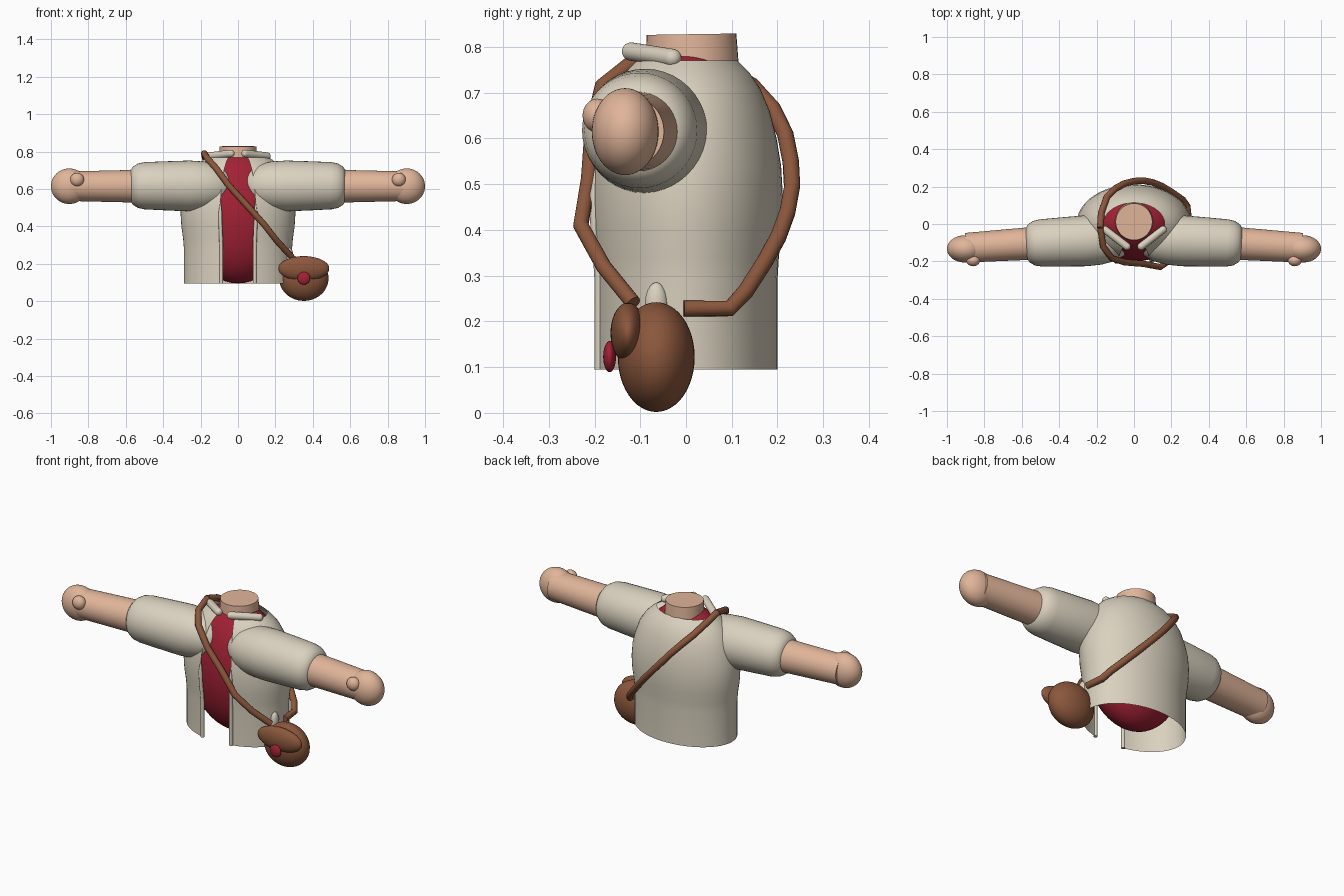
import bpy, bmesh, math
from mathutils import Vector, Matrix

cube = bpy.data.objects.get("Cube")
if cube:
    bpy.data.objects.remove(cube, do_unlink=True)


def material(name, rgb):
    m = bpy.data.materials.new(name)
    m.use_nodes = True
    m.diffuse_color = (*rgb, 1)
    bsdf = next(n for n in m.node_tree.nodes if n.type == 'BSDF_PRINCIPLED')
    bsdf.inputs["Base Color"].default_value = (*rgb, 1)
    bsdf.inputs["Roughness"].default_value = 0.8
    return m


CREAM = material("cream cloth", (0.70, 0.64, 0.52))
SKIN = material("skin", (0.75, 0.46, 0.32))
RED = material("crimson cloth", (0.36, 0.015, 0.035))
BROWN = material("brown leather", (0.26, 0.095, 0.045))


def add_object(name, bm, mat):
    me = bpy.data.meshes.new(name)
    bm.to_mesh(me)
    bm.free()
    ob = bpy.data.objects.new(name, me)
    bpy.context.collection.objects.link(ob)
    me.materials.append(mat)
    bpy.ops.object.select_all(action='DESELECT')
    ob.select_set(True)
    bpy.context.view_layer.objects.active = ob
    bpy.ops.object.shade_smooth_by_angle(angle=math.radians(40))
    return ob


def ellipsoid(name, centre, radii, mat):
    bm = bmesh.new()
    bmesh.ops.create_uvsphere(bm, u_segments=40, v_segments=24, radius=1)
    bmesh.ops.scale(bm, vec=radii, verts=bm.verts)
    bmesh.ops.translate(bm, vec=centre, verts=bm.verts)
    return add_object(name, bm, mat)


def lathe(name, start, end, profile, mat, caps=True):
    """Round part along an axis; profile holds (distance, radius) pairs."""
    start, end = Vector(start), Vector(end)
    turn = (end - start).to_track_quat('Z', 'Y').to_matrix().to_4x4()
    bm = bmesh.new()
    n = 40
    rings = [[bm.verts.new((r * math.cos(math.tau * i / n), r * math.sin(math.tau * i / n), d))
              for i in range(n)] for d, r in profile]
    for a, b in zip(rings, rings[1:]):
        for i in range(n):
            j = (i + 1) % n
            bm.faces.new((a[i], a[j], b[j], b[i]))
    if caps:
        bm.faces.new(rings[0][::-1])
        bm.faces.new(rings[-1])
    bm.transform(Matrix.Translation(start) @ turn)
    return add_object(name, bm, mat)


def capsule(name, a, b, r, mat):
    length = (Vector(b) - Vector(a)).length
    arc = [math.pi / 2 * k / 6 for k in range(7)]
    profile = [(-r * math.cos(t), max(r * math.sin(t), 0.0005)) for t in arc]
    profile += [(length + r * math.sin(t), max(r * math.cos(t), 0.0005)) for t in arc]
    return lathe(name, a, b, profile, mat)


def tube(name, points, radius, mat, taper_end=False):
    """Round cord through a path, converted to a mesh."""
    cu = bpy.data.curves.new(name, 'CURVE')
    cu.dimensions = '3D'
    cu.bevel_depth = radius
    cu.bevel_resolution = 4
    cu.use_fill_caps = True
    sp = cu.splines.new('POLY')
    sp.points.add(len(points) - 1)
    for p, co in zip(sp.points, points):
        p.co = (*co, 1)
    if taper_end:
        sp.points[-1].radius = 0.1
    tmp = bpy.data.objects.new(name + "_path", cu)
    bpy.context.collection.objects.link(tmp)
    bpy.context.view_layer.update()
    me = bpy.data.meshes.new_from_object(tmp.evaluated_get(bpy.context.evaluated_depsgraph_get()))
    bm = bmesh.new()
    bm.from_mesh(me)
    bpy.data.objects.remove(tmp, do_unlink=True)
    bpy.data.meshes.remove(me)
    return add_object(name, bm, mat)


# Shirt and neck
ellipsoid("shirt", (0, 0, 0.45), (0.27, 0.2, 0.355), RED)
lathe("neck", (0, 0.014, 0.7), (0, 0.012, 0.828), [(0, 0.106), (0.128, 0.098)], SKIN)

# Open jacket: oval shell with a gap down the front
JACKET = [(0.095, 0.2), (0.29, 0.2), (0.34, 0.203), (0.4, 0.209), (0.47, 0.212), (0.54, 0.208),
          (0.6, 0.198), (0.66, 0.183), (0.71, 0.162), (0.745, 0.138), (0.77, 0.113)]
WIDE = 1.45
GAP = math.radians(18)


def jacket_point(z, r, a):
    # angle a is measured from the front
    return (WIDE * r * math.sin(a), -r * math.cos(a), z)


bm = bmesh.new()
steps = 56
rows = [[bm.verts.new(jacket_point(z, r, GAP + (math.tau - 2 * GAP) * i / steps))
         for i in range(steps + 1)] for z, r in JACKET]
for low, high in zip(rows, rows[1:]):
    for i in range(steps):
        bm.faces.new((low[i], low[i + 1], high[i + 1], high[i]))
add_object("jacket", bm, CREAM)

# Paired parts
for side, s in (("left", 1), ("right", -1)):
    edge = [jacket_point(z, r, s * GAP) for z, r in JACKET if z < 0.58]
    tube(side + "_jacket_trim", edge, 0.01, CREAM, taper_end=True)
    lathe(side + "_sleeve", (s * 0.01, -0.078, 0.615), (s * 0.575, -0.105, 0.618),
          [(0, 0.005), (0.012, 0.05), (0.045, 0.088), (0.1, 0.116), (0.17, 0.131), (0.25, 0.136),
           (0.38, 0.131), (0.49, 0.126), (0.525, 0.119), (0.55, 0.104), (0.566, 0.084)], CREAM)
    lathe(side + "_forearm", (s * 0.52, -0.102, 0.615), (s * 0.9, -0.127, 0.615),
          [(0, 0.088), (0.38, 0.079)], SKIN)
    ellipsoid(side + "_hand", (s * 0.902, -0.133, 0.615), (0.098, 0.073, 0.095), SKIN)
    ellipsoid(side + "_thumb", (s * 0.86, -0.194, 0.65), (0.037, 0.032, 0.037), SKIN)
    capsule(side + "_collar", (s * 0.038, -0.12, 0.79), (s * 0.155, -0.03, 0.776), 0.02, CREAM)

# Shoulder strap, front run then back run
tube("strap_front", [(-0.18, -0.02, 0.79), (-0.165, -0.12, 0.765), (-0.12, -0.183, 0.715),
                     (-0.05, -0.205, 0.62), (0.05, -0.213, 0.51), (0.14, -0.23, 0.41),
                     (0.21, -0.18, 0.32), (0.285, -0.115, 0.24)], 0.017, BROWN)
tube("strap_back", [(-0.18, -0.02, 0.79), (-0.175, 0.06, 0.765), (-0.145, 0.145, 0.715),
                    (-0.1, 0.19, 0.665), (-0.05, 0.217, 0.61), (0, 0.229, 0.55),
                    (0.05, 0.232, 0.495), (0.1, 0.222, 0.44), (0.15, 0.202, 0.385),
                    (0.2, 0.172, 0.33), (0.26, 0.13, 0.265), (0.285, 0.095, 0.228),
                    (0.295, -0.005, 0.228)], 0.018, BROWN)

# Satchel with flap, button and side loop
ellipsoid("satchel", (0.352, -0.065, 0.122), (0.132, 0.084, 0.12), BROWN)
ellipsoid("satchel_flap", (0.352, -0.127, 0.175), (0.136, 0.038, 0.066), BROWN)
ellipsoid("satchel_button", (0.352, -0.167, 0.123), (0.034, 0.014, 0.034), RED)
ellipsoid("satchel_loop", (0.276, -0.065, 0.235), (0.02, 0.025, 0.05), CREAM)
